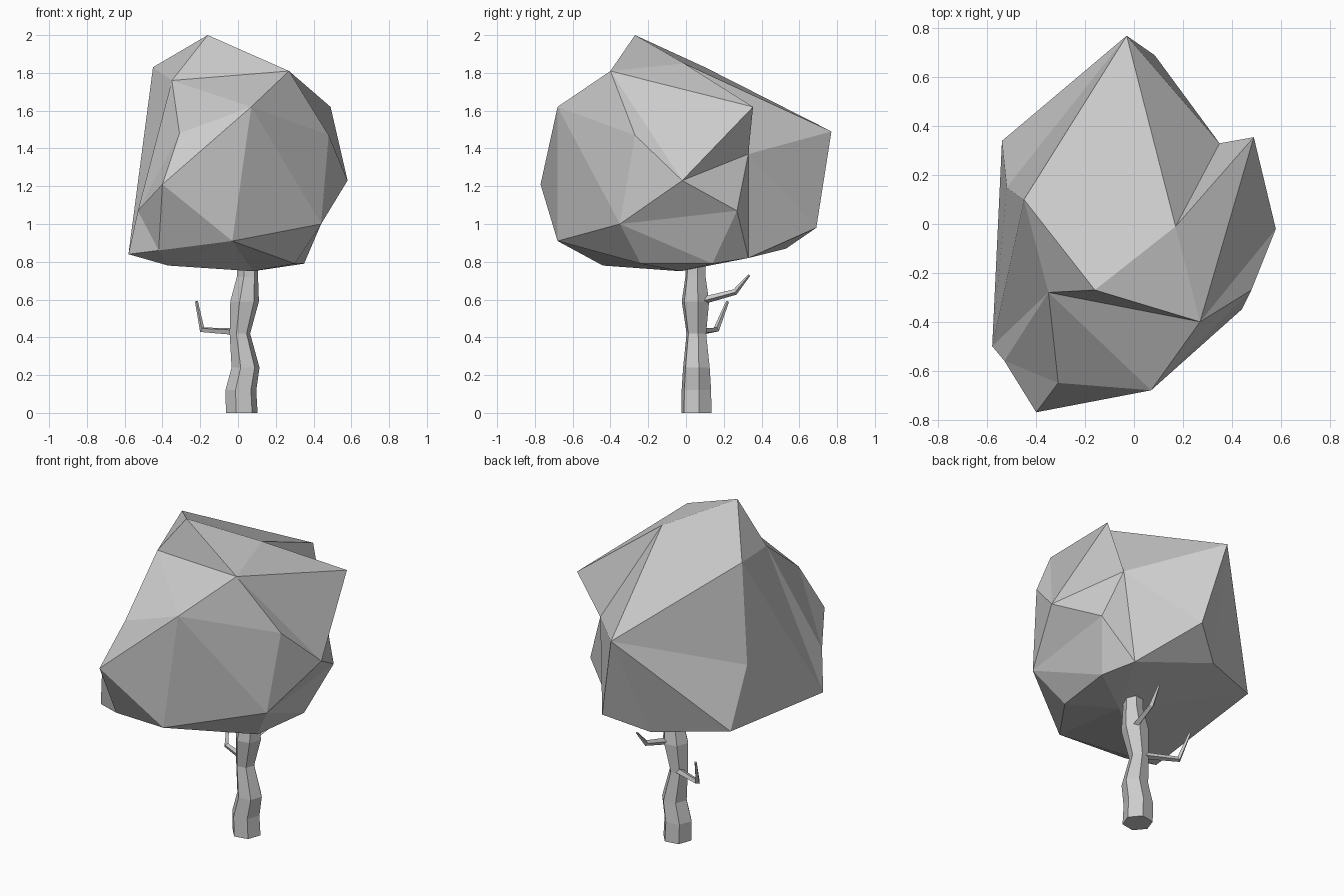
import bpy, bmesh, math
from mathutils import Vector

if "Cube" in bpy.data.objects:
    bpy.data.objects.remove(bpy.data.objects["Cube"])

CENTRE = Vector((0, 0, 1.3))


def finish(bm, name):
    bmesh.ops.recalc_face_normals(bm, faces=bm.faces[:])
    me = bpy.data.meshes.new(name)
    bm.to_mesh(me)
    bm.free()
    ob = bpy.data.objects.new(name, me)
    bpy.context.collection.objects.link(ob)
    return ob


def tube(name, path, sides, turn=0.0):
    """Skin rings of (x, y, z, radius); rings stay level for upright paths."""
    bm = bmesh.new()
    pts = [Vector(p[:3]) for p in path]
    rings = []
    for i, p in enumerate(path):
        d = pts[min(i + 1, len(pts) - 1)] - pts[max(i - 1, 0)]
        q = Vector((0, 0, 1)).rotation_difference(d)
        ring = []
        for k in range(sides):
            a = turn + math.tau * k / sides
            off = Vector((math.cos(a), math.sin(a), 0)) * p[3]
            if sides < 6:
                off = q @ off
            ring.append(bm.verts.new(pts[i] + off))
        rings.append(ring)
    for r, s in zip(rings, rings[1:]):
        for k in range(sides):
            j = (k + 1) % sides
            bm.faces.new((r[k], r[j], s[j], s[k]))
    bm.faces.new(rings[0][::-1])
    bm.faces.new(rings[-1])
    return finish(bm, name)


# Crown: faceted corner points
corners = dict(
    A=(-.16, -.27, 2.0), B=(.27, -.40, 1.81), C=(-.35, -.28, 1.76),
    D=(-.45, .10, 1.83), E=(.07, -.68, 1.62), F=(-.31, -.65, 1.48),
    G=(-.40, -.77, 1.21), H=(-.53, -.56, 1.07), I=(-.58, -.50, .84),
    J=(-.03, -.68, .91), K=(.44, -.35, 1.0), L=(.58, -.02, 1.23),
    M=(.48, -.27, 1.47), N=(.49, .355, 1.62), O=(-.03, .77, 1.49),
    P=(.085, .69, .98), Q=(.27, .33, .82), R=(.46, .27, 1.07),
    S=(.17, -.01, 1.85), T=(-.54, .34, .91), U=(-.52, .15, 1.24),
    V=(.35, .33, 1.37), W=(.35, .14, .79), X=(.30, -.24, .79),
    Y=(-.37, -.44, .78), Z=(-.13, .53, .87), a=(-.42, -.58, .86),
    b=(.08, -.03, .75))
# Creases that must exist between named corners
creases = ("BC CF CH CI DI UI OU OD DS AS BS NS BN BL EK EJ EG SV NV OV "
           "VP VQ VR RL KR LN OT SO HF IT GJ Ga Ha IJ").replace("IJ", "aJ").split()


def crosses(p, q, c, d):
    n, m = p.cross(q), c.cross(d)
    return (c.dot(n) * d.dot(n) < -1e-9 and p.dot(m) * q.dot(m) < -1e-9
            and (p + q).dot(c + d) > 0)


def opposite(e):
    return [next(v for v in f.verts if v not in e.verts) for f in e.link_faces]


# Connect the corners on a unit sphere, turn edges to match the creases
bm = bmesh.new()
vs = {k: bm.verts.new((Vector(p) - CENTRE).normalized()) for k, p in corners.items()}
bmesh.ops.convex_hull(bm, input=bm.verts[:])
bmesh.ops.triangulate(bm, faces=bm.faces[:])
for pair in creases:
    p, q = vs[pair[0]], vs[pair[1]]
    for _ in range(12):
        if any(q in e.verts for e in p.link_edges):
            break
        done = False
        hits = [e for e in bm.edges if p not in e.verts and q not in e.verts
                and crosses(p.co, q.co, e.verts[0].co, e.verts[1].co)]
        hits.sort(key=lambda e: -sum(v in (p, q) for v in opposite(e)))
        for e in hits:
            o = opposite(e)
            if len(o) == 2 and crosses(o[0].co, o[1].co, e.verts[0].co, e.verts[1].co):
                done = bmesh.utils.edge_rotate(e, False) is not None
                if done:
                    break
        if not done:
            break
for k, v in vs.items():
    v.co = corners[k]
finish(bm, "crown")

# Trunk: wobbling six-sided column
tube("trunk", [(.02, .055, 0, .085), (.015, .055, .12, .083), (.04, .055, .24, .075),
               (.01, .055, .42, .055), (.035, .05, .59, .077), (.05, .05, .72, .057),
               (.05, .05, .82, .055)], 6, math.radians(10))

# Bare side branches
tube("lower_branch", [(0, .08, .43, .02), (-.19, .16, .44, .016), (-.22, .22, .59, .008)], 4)
tube("upper_branch", [(.06, .07, .59, .02), (.09, .26, .64, .016), (.10, .335, .73, .006)], 4)
